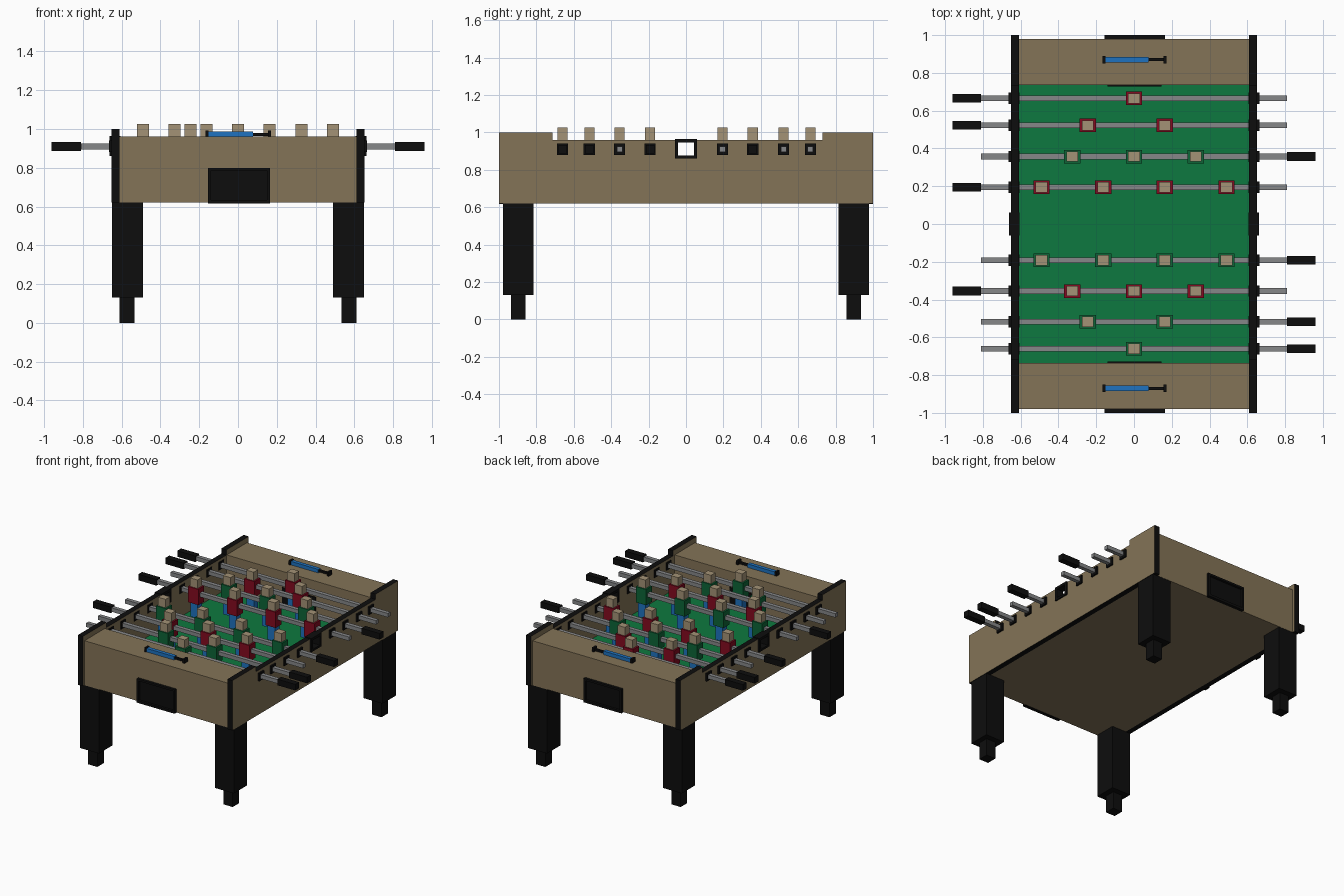
import bpy
import bmesh

cube = bpy.data.objects.get("Cube")
if cube:
    bpy.data.objects.remove(cube, do_unlink=True)


def material(name, rgb):
    m = bpy.data.materials.new(name)
    m.use_nodes = True
    m.diffuse_color = (*rgb, 1)
    m.node_tree.nodes["Principled BSDF"].inputs["Base Color"].default_value = (*rgb, 1)
    return m


TAN = material("tan_wood", (0.23, 0.173, 0.095))
BLACK = material("black_plastic", (0.004, 0.004, 0.004))
GREEN = material("field_green", (0.004, 0.19, 0.05))
SHIRT = material("shirt_green", (0.004, 0.13, 0.038))
RED = material("shirt_red", (0.23, 0.003, 0.014))
BLUE = material("blue", (0.013, 0.17, 0.53))
STEEL = material("steel_grey", (0.24, 0.245, 0.25))
SKIN = material("head_beige", (0.37, 0.29, 0.18))


def add_object(name, bm, *mats):
    bmesh.ops.recalc_face_normals(bm, faces=bm.faces)
    mesh = bpy.data.meshes.new(name)
    bm.to_mesh(mesh)
    bm.free()
    for m in mats:
        mesh.materials.append(m)
    obj = bpy.data.objects.new(name, mesh)
    bpy.context.collection.objects.link(obj)
    return obj


def box(name, x, y, z, mat):
    """Box between the (low, high) pairs on each axis."""
    bm = bmesh.new()
    bmesh.ops.create_cube(bm, size=1)
    for v in bm.verts:
        v.co = [(r[0] + r[1]) / 2 + c * abs(r[1] - r[0]) for r, c in zip((x, y, z), v.co)]
    return add_object(name, bm, mat)


def around(c, half):
    return (c - half, c + half)


# Side panels: wood faces with black edging, lowered rim and a ball slot
def side_panel(name, s):
    outline = [(-1, 0.62), (1, 0.62), (1, 1), (0.73, 1), (0.73, 0.96),
               (0.05, 0.96), (0.05, 0.87), (-0.05, 0.87), (-0.05, 0.96),
               (-0.715, 0.96), (-0.715, 1), (-1, 1)]
    bm = bmesh.new()
    face = bm.faces.new([bm.verts.new((s * 0.61, y, z)) for y, z in outline])
    ext = bmesh.ops.extrude_face_region(bm, geom=[face])
    for v in ext["geom"]:
        if isinstance(v, bmesh.types.BMVert):
            v.co.x = s * 0.652
    bm.normal_update()
    for f in bm.faces:
        f.material_index = 0 if abs(f.normal.x) > 0.9 else 1
    add_object(name, bm, TAN, BLACK)


for side, s in (("left", 1), ("right", -1)):
    side_panel(side + "_side_panel", s)
    # Ball entry frame around the slot
    fx = (s * 0.605, s * 0.662)
    box(side + "_entry_frame_top", fx, (-0.06, 0.06), (0.945, 0.964), BLACK)
    box(side + "_entry_frame_bottom", fx, (-0.06, 0.06), (0.86, 0.876), BLACK)
    for end, t in (("back", 1), ("front", -1)):
        box(f"{side}_entry_frame_{end}", fx, (t * 0.042, t * 0.06), (0.876, 0.945), BLACK)
        # Legs with narrower feet
        box(f"{end}_{side}_leg", (s * 0.49, s * 0.649), around(t * 0.897, 0.081), (0.13, 0.62), BLACK)
        box(f"{end}_{side}_foot", around(s * 0.572, 0.039), around(t * 0.897, 0.039), (0, 0.13), BLACK)

# Base and playing field
box("base_board", (-0.61, 0.61), (-0.74, 0.74), (0.62, 0.64), TAN)
box("playing_field", (-0.61, 0.61), (-0.74, 0.74), (0.64, 0.70), GREEN)

# End boxes with ball trays, goals and score counters
for end, t in (("back", 1), ("front", -1)):
    box(end + "_end_box", (-0.61, 0.61), (t * 0.735, t * 0.98), (0.62, 0.96), TAN)
    box(end + "_goal", (-0.14, 0.145), (t * 0.729, t * 0.736), (0.70, 0.84), BLACK)
    lip = (t * 0.975, t * 1.0)
    box(end + "_tray_back", (-0.155, 0.165), (t * 0.975, t * 0.983), (0.62, 0.80), BLACK)
    box(end + "_tray_top", (-0.155, 0.165), lip, (0.785, 0.80), BLACK)
    box(end + "_tray_bottom", (-0.155, 0.165), lip, (0.617, 0.635), BLACK)
    box(end + "_tray_edge_a", (-0.155, -0.14), lip, (0.635, 0.785), BLACK)
    box(end + "_tray_edge_b", (0.15, 0.165), lip, (0.635, 0.785), BLACK)

    cy = t * 0.87
    for label, x in (("a", -0.16), ("b", 0.163)):
        box(f"{end}_counter_stand_{label}", around(x, 0.008), around(cy, 0.02), (0.955, 0.992), BLACK)
    box(end + "_counter_rod", (-0.16, 0.163), around(cy, 0.008), (0.965, 0.98), BLACK)
    box(end + "_counter_beads", (-0.152, 0.078), around(cy, 0.014), (0.96, 0.987), BLUE)


# Player figure hanging on a rod
def player(name, x, y, shirt):
    box(name + "_head", around(x, 0.031), around(y, 0.027), (0.96, 1.025), SKIN)
    box(name + "_torso", around(x, 0.043), around(y, 0.036), (0.84, 0.96), shirt)
    box(name + "_legs", around(x, 0.031), around(y, 0.026), (0.73, 0.84), BLUE)


# Rods: y position, handle side, player positions
goalie, defence = [0], [-0.245, 0.163]
attack, midfield = [-0.327, 0, 0.327], [-0.49, -0.163, 0.163, 0.49]
rods = [(0.665, -1, goalie), (0.522, -1, defence), (0.357, 1, attack), (0.195, -1, midfield),
        (-0.192, 1, midfield), (-0.355, -1, attack), (-0.517, 1, defence), (-0.66, 1, goalie)]
ROD_Z = 0.91
for i, (y, s, places) in enumerate(rods, 1):
    shirt = RED if s < 0 else SHIRT
    box(f"rod_{i}", (s * 0.82, -s * 0.81), around(y, 0.015), around(ROD_Z, 0.015), STEEL)
    box(f"handle_{i}", (s * 0.81, s * 0.962), around(y, 0.023), around(ROD_Z, 0.023), BLACK)
    for side, t in (("left", 1), ("right", -1)):
        box(f"{side}_bearing_{i}", (t * 0.605, t * 0.664), around(y, 0.03), around(ROD_Z, 0.03), BLACK)
    for j, x in enumerate(places, 1):
        player(f"player_{i}_{j}", x, y, shirt)
